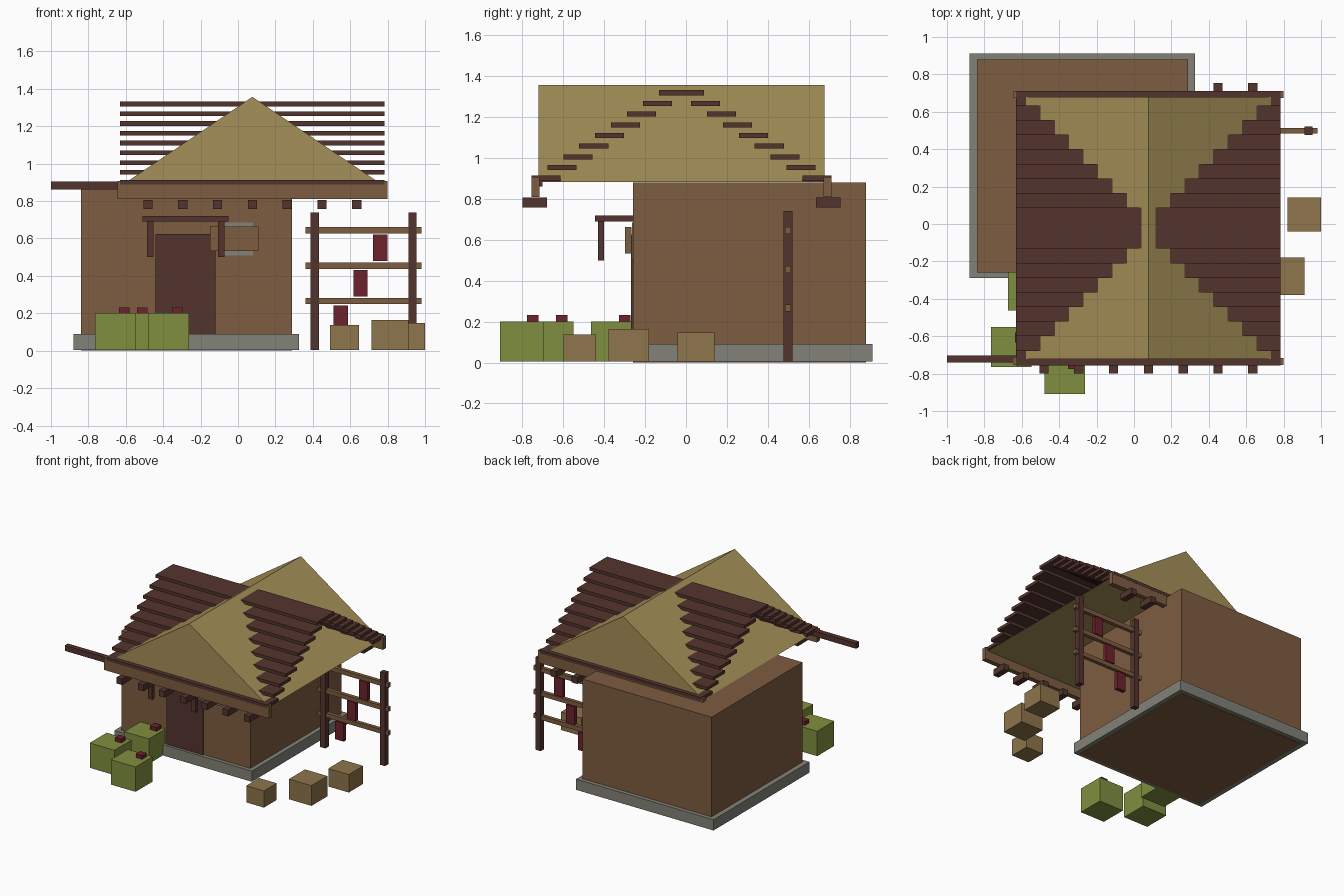
import bpy

if "Cube" in bpy.data.objects:
    bpy.data.objects.remove(bpy.data.objects["Cube"])


def mat(name, r, g, b):
    def lin(c):
        c /= 255
        return c / 12.92 if c <= 0.04045 else ((c + 0.055) / 1.055) ** 2.4
    m = bpy.data.materials.new(name)
    m.diffuse_color = (lin(r), lin(g), lin(b), 1)
    m.use_nodes = True
    m.node_tree.nodes["Principled BSDF"].inputs["Base Color"].default_value = m.diffuse_color
    return m


WALL = mat("wall_brown", 126, 93, 65)
DARK = mat("dark_wood", 84, 52, 45)
STRAW = mat("straw", 165, 144, 88)
STONE = mat("stone_grey", 130, 130, 120)
LEAF = mat("leaf_green", 128, 143, 63)
RED = mat("deep_red", 109, 34, 44)
CRATE = mat("crate_tan", 142, 117, 76)


def mesh_object(name, verts, faces, material):
    me = bpy.data.meshes.new(name)
    me.from_pydata(verts, [], faces)
    me.materials.append(material)
    ob = bpy.data.objects.new(name, me)
    bpy.context.collection.objects.link(ob)
    return ob


def box(name, material, x, y, z):
    """Box from (min, max) ranges on each axis."""
    verts = [(a, b, c) for a in x for b in y for c in z]
    faces = [(0, 1, 3, 2), (4, 6, 7, 5), (0, 4, 5, 1),
             (2, 3, 7, 6), (0, 2, 6, 4), (1, 5, 7, 3)]
    return mesh_object(name, verts, faces, material)


def span(c, size):
    return (c - size / 2, c + size / 2)


# House body and plinth
box("house_body", WALL, (-0.84, 0.29), (-0.26, 0.88), (0, 0.88))
box("foundation", STONE, (-0.88, 0.325), (-0.29, 0.912), (0.005, 0.09))

# Door, window and hanging sign on the front wall
box("door", DARK, (-0.44, -0.12), (-0.269, -0.25), (0.085, 0.625))
box("window", STONE, (-0.09, 0.08), (-0.264, -0.255), (0.508, 0.685))
box("sign_board", WALL, (-0.15, 0.11), (-0.298, -0.266), (0.533, 0.663))

# Awning over the door
box("awning", DARK, (-0.51, -0.05), (-0.444, -0.26), (0.69, 0.72))
for x in (-0.469, -0.089):
    box("awning_post", DARK, span(x, 0.036), (-0.43, -0.40), (0.50, 0.69))

# Gable roof with its ridge along y
RX, RY, HALF = 0.077, -0.022, 0.702
section = [(RX - HALF, 0.882), (RX + HALF, 0.882), (RX, 1.357)]
roof_verts = [(x, y, z) for y in (RY - 0.7, RY + 0.7) for x, z in section]
mesh_object("gable_roof", roof_verts,
            [(0, 1, 2), (5, 4, 3), (0, 3, 4, 1), (1, 4, 5, 2), (2, 5, 3, 0)],
            STRAW)

# Stepped planks, eave beams and joist ends, mirrored front to back
for side in (-1, 1):
    for i in range(9):
        box("roof_plank", DARK, (-0.63, 0.784),
            span(RY + side * (0.039 + 0.078 * i), 0.142),
            span(1.319 - 0.0522 * i, 0.025))
    box("eave_beam", WALL, (-0.645, 0.80),
        span(RY + side * 0.714, 0.038), (0.81, 0.908))
    for i in range(7):
        box("joist_end", DARK, span(RX + 0.186 * (i - 3), 0.049),
            span(RY + side * 0.717, 0.12), (0.757, 0.806))

# Pole projecting from the front left eave
box("eave_pole", DARK, (-1.0, -0.55), (-0.741, -0.702), (0.861, 0.904))

# Drying rack
for x in (0.41, 0.933):
    box("rack_post", DARK, span(x, 0.045), span(0.498, 0.044), (0.005, 0.74))
for z in (0.266, 0.455, 0.645):
    box("rack_rail", WALL, (0.36, 0.98), span(0.498, 0.03), span(z, 0.034))
for x, z in ((0.55, 0.17), (0.655, 0.361), (0.76, 0.55)):
    box("hanging_cloth", RED, span(x, 0.077), span(0.498, 0.03), span(z, 0.143))

# Crates beside the house: centre x, centre y, width, depth, height
for x, y, w, d, h in ((0.57, -0.52, 0.155, 0.16, 0.137),
                      (0.812, -0.28, 0.197, 0.2, 0.165),
                      (0.91, 0.05, 0.18, 0.181, 0.147)):
    box("crate", CRATE, span(x, w), span(y, d), (0.005, h))

# Cube bushes, each with a flower: bush x, y then flower x, y
for x, y, fx, fy in ((-0.657, -0.657, -0.608, -0.607),
                     (-0.37, -0.803, -0.325, -0.749),
                     (-0.565, -0.357, -0.513, -0.30)):
    box("bush", LEAF, span(x, 0.217), span(y, 0.213), (0.005, 0.202))
    box("flower", RED, span(fx, 0.056), span(fy, 0.055), (0.19, 0.232))
